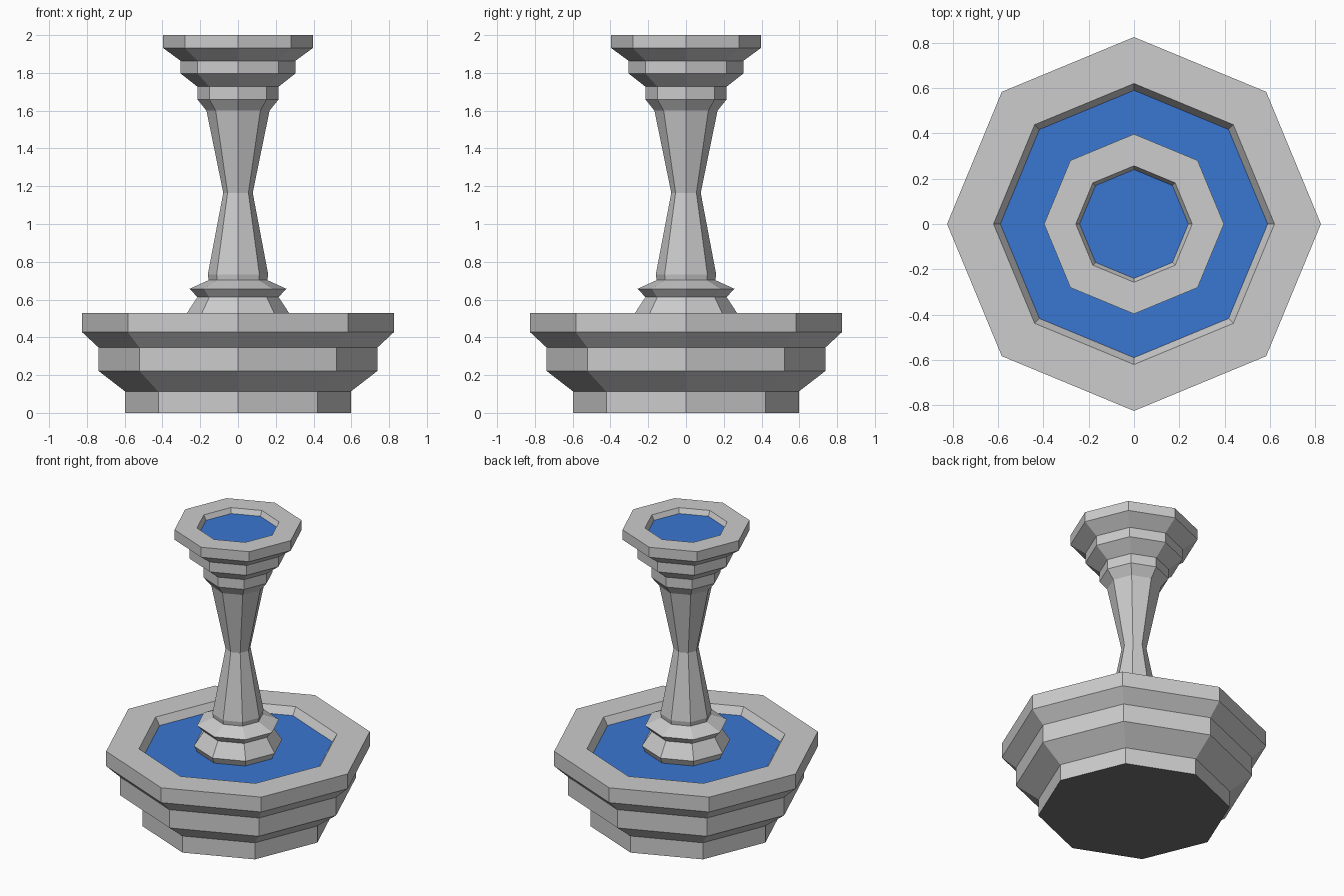
import bpy, bmesh, math

if "Cube" in bpy.data.objects:
    bpy.data.objects.remove(bpy.data.objects["Cube"])

SIDES = 8


def material(name, rgb):
    m = bpy.data.materials.new(name)
    m.diffuse_color = (*rgb, 1)
    m.use_nodes = True
    m.node_tree.nodes["Principled BSDF"].inputs["Base Color"].default_value = m.diffuse_color
    return m


stone = material("grey stone", (0.605, 0.605, 0.605))
dark = material("dark grey underside", (0.17, 0.17, 0.17))
water = material("blue water", (0.042, 0.18, 0.64))


def lathe(name, profile, mat, cap_start=False, cap_end=False):
    """Revolve (radius, z) points, listed bottom to top, into an octagonal part."""
    bm = bmesh.new()
    rings = []
    for r, z in profile:
        rings.append([bm.verts.new((r * math.cos(2 * math.pi * i / SIDES),
                                    r * math.sin(2 * math.pi * i / SIDES), z))
                      for i in range(SIDES)])
    for a, b in zip(rings, rings[1:]):
        for i in range(SIDES):
            j = (i + 1) % SIDES
            bm.faces.new((a[i], a[j], b[j], b[i]))
    if cap_start:
        bm.faces.new(rings[0][::-1])
    if cap_end:
        bm.faces.new(rings[-1])
    me = bpy.data.meshes.new(name)
    bm.to_mesh(me)
    bm.free()
    me.materials.append(mat)
    ob = bpy.data.objects.new(name, me)
    bpy.context.collection.objects.link(ob)
    return ob


# Dark underside of the base
lathe("base_underside", [(0.597, 0)], dark, cap_start=True)

# Lower basin with stepped outside and recessed rim
lathe("lower_basin", [(0.597, 0), (0.597, 0.113), (0.738, 0.222), (0.738, 0.346),
                      (0.825, 0.427), (0.825, 0.528), (0.62, 0.528), (0.59, 0.478)],
      stone)
lathe("lower_water", [(0.59, 0.478)], water, cap_end=True)

# Pedestal, waisted column and upper bowl
lathe("column_and_upper_bowl",
      [(0.255, 0.478), (0.276, 0.52), (0.215, 0.613), (0.256, 0.657), (0.155, 0.703),
       (0.16, 0.732), (0.078, 1.165), (0.167, 1.6), (0.215, 1.66), (0.215, 1.727),
       (0.304, 1.797), (0.304, 1.864), (0.397, 1.932), (0.397, 2.0),
       (0.257, 2.0), (0.24, 1.967)], stone)
lathe("upper_water", [(0.24, 1.967)], water, cap_end=True)
